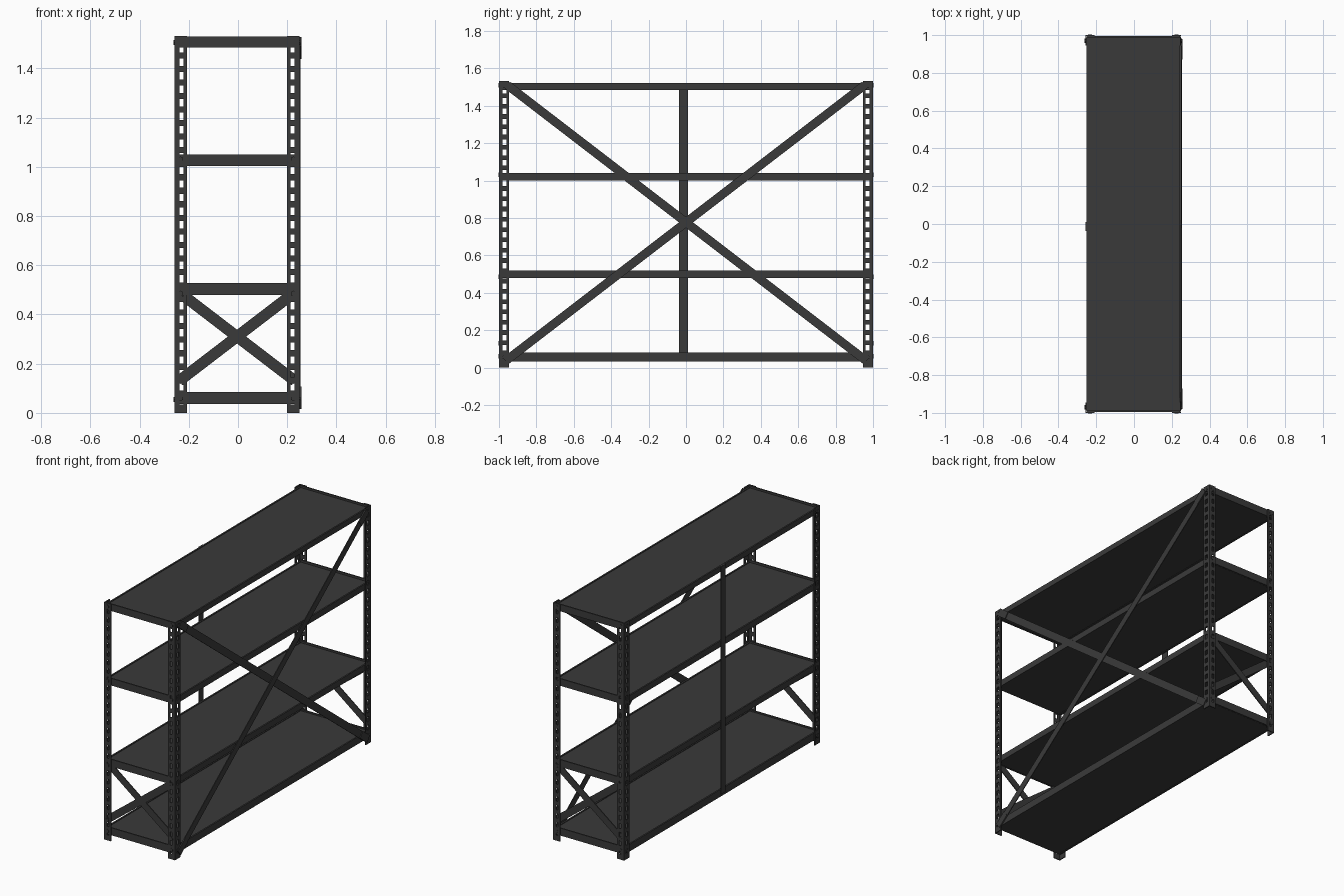
import bpy, bmesh
from math import atan2, hypot
from mathutils import Matrix, Vector

if "Cube" in bpy.data.objects:
    bpy.data.objects.remove(bpy.data.objects["Cube"])

mat = bpy.data.materials.new("dark_metal")
mat.diffuse_color = (0.042, 0.042, 0.042, 1)
mat.use_nodes = True
mat.node_tree.nodes["Principled BSDF"].inputs["Base Color"].default_value = mat.diffuse_color

CX, HX, HY, H = -0.004, 0.254, 1.0, 1.532   # rack centre, half width, half length, height
T = 0.006                                   # sheet thickness


def finish(name, bm):
    me = bpy.data.meshes.new(name)
    bm.to_mesh(me)
    bm.free()
    me.materials.append(mat)
    ob = bpy.data.objects.new(name, me)
    bpy.context.collection.objects.link(ob)
    return ob


def box(name, lo, hi, rot=None):
    lo, hi = Vector(lo), Vector(hi)
    bm = bmesh.new()
    m = Matrix.Translation((lo + hi) / 2) @ (rot or Matrix()) @ Matrix.Diagonal((*(hi - lo), 1))
    bmesh.ops.create_cube(bm, size=1, matrix=m)
    return finish(name, bm)


def strip(name, axis, depth, a, b, width, thick=T):
    """Flat bar from a to b in the plane facing 'axis', centred at 'depth'."""
    (u0, z0), (u1, z1) = a, b
    ang, L = atan2(z1 - z0, u1 - u0), hypot(u1 - u0, z1 - z0)
    u, z = (u0 + u1) / 2, (z0 + z1) / 2
    if axis == 'x':
        c, s, rot = Vector((depth, u, z)), Vector((thick, L, width)), Matrix.Rotation(ang, 4, 'X')
    else:
        c, s, rot = Vector((u, depth, z)), Vector((L, thick, width)), Matrix.Rotation(-ang, 4, 'Y')
    return box(name, c - s / 2, c + s / 2, rot)


def bolt(name, axis, pos):
    bm = bmesh.new()
    rot = Matrix.Rotation(1.5708, 4, 'Y' if axis == 'x' else 'X')
    bmesh.ops.create_cone(bm, cap_ends=True, segments=6, radius1=0.012, radius2=0.012,
                          depth=0.008, matrix=Matrix.Translation(pos) @ rot)
    return finish(name, bm)


# perforated angle posts: an L-shaped sheet with missing cells, then thickened
def post(sx, sy):
    path = [(0.05, 0), (0.037, 0), (0.021, 0), (0, 0), (0, 0.018), (0, 0.04), (0, 0.054)]
    zs = [0]
    for i in range(27):
        zc = 0.05 + i * 0.055
        zs += [zc - 0.015, zc + 0.015]
    zs.append(H)
    bm = bmesh.new()
    rows = [[bm.verts.new((CX + sx * (HX - px), sy * (HY - py), z)) for px, py in path] for z in zs]
    for r in range(len(zs) - 1):
        for c in range(len(path) - 1):
            if r % 2 == 1 and c in (1, 4):
                continue
            f = bm.faces.new((rows[r][c], rows[r][c + 1], rows[r + 1][c + 1], rows[r + 1][c]))
            f.normal_update()
            out = Vector((0, sy, 0)) if c < 3 else Vector((sx, 0, 0))
            if f.normal.dot(out) < 0:
                f.normal_flip()
    ob = finish("corner_post", bm)
    m = ob.modifiers.new("thickness", 'SOLIDIFY')
    m.thickness, m.offset = T, -1


for sx in (-1, 1):
    for sy in (-1, 1):
        post(sx, sy)
        # bolts on the end face and the long face
        for z in (0.06, 0.13, 0.485, 1.03, 1.51):
            bolt("end_bolt", 'y', (CX + sx * 0.229, sy * 0.998, z))
        for z in (0.055, 1.505):
            bolt("side_bolt", 'x', (CX + sx * 0.254, sy * 0.971, z))

# shelves: end beams, side beams and a slightly recessed panel
IX, IY = HX - T, HY - T
for z0, z1, s0, s1 in ((0.037, 0.085, 0.033, 0.08), (0.48, 0.527, 0.48, 0.519),
                       (1.004, 1.05, 1.0, 1.04), (1.485, 1.53, 1.485, 1.521)):
    for s in (-1, 1):
        y = sorted((s * IY, s * (IY - 0.008)))
        box("shelf_end_beam", (CX - IX, y[0], z0), (CX + IX, y[1], z1))
        x = sorted((CX + s * IX, CX + s * (IX - 0.01)))
        box("shelf_side_beam", (x[0], -IY + 0.008, s0), (x[1], IY - 0.008, s1))
    box("shelf_panel", (CX - IX + 0.01, -IY + 0.008, s0 + 0.003),
        (CX + IX - 0.01, IY - 0.008, s1 - 0.004))

# crossed braces in the lower bay of both ends
for s in (-1, 1):
    for k, d in ((1, 0.991), (-1, 0.985)):
        strip("end_brace", 'y', s * d, (CX - k * 0.235, 0.13), (CX + k * 0.235, 0.49), 0.045)

# large crossed braces on one long side, with end plates
for k, d in ((1, 0.2515), (-1, 0.2465)):
    a, b = Vector((-k * 0.965, 0.035)), Vector((k * 0.955, 1.51))
    strip("long_brace", 'x', d, a, b, 0.046, 0.005)
    u = (b - a).normalized()
    strip("brace_end_plate", 'x', 0.2545, a, a + u * 0.09, 0.046, 0.005)
    strip("brace_end_plate", 'x', 0.2545, b - u * 0.09, b, 0.046, 0.005)

# upright strip on the opposite long side
box("rear_center_strip", (CX - HX, -0.037, 0.05), (CX - HX + T, 0.01, 1.52))
